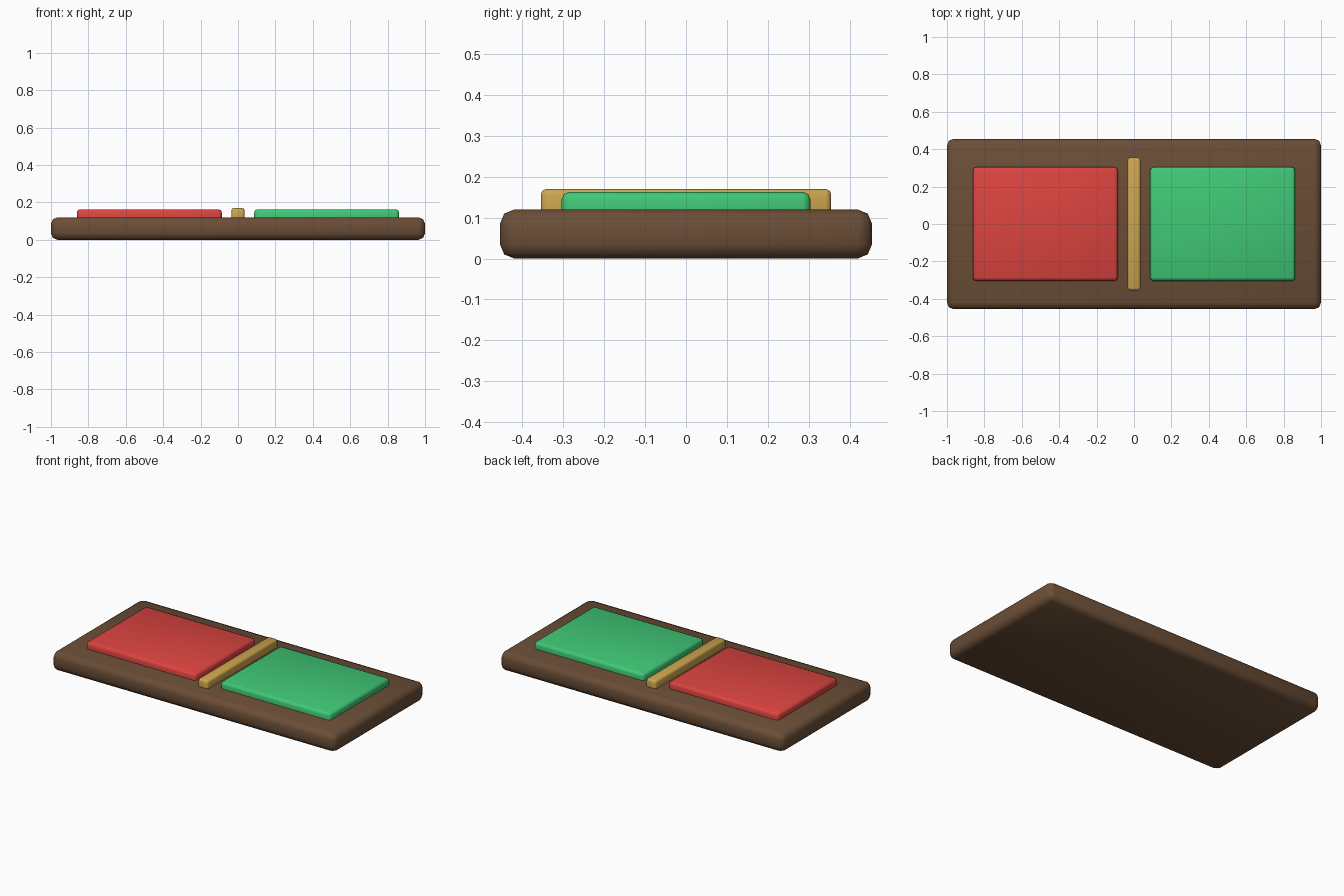
import bpy
import math

cube = bpy.data.objects.get("Cube")
if cube:
    bpy.data.objects.remove(cube, do_unlink=True)


def make_material(name, color):
    mat = bpy.data.materials.new(name)
    mat.use_nodes = True
    mat.diffuse_color = (*color, 1)
    mat.node_tree.nodes["Principled BSDF"].inputs["Base Color"].default_value = (*color, 1)
    return mat


def rounded_block(name, x, size, bottom, top, bevel, mat):
    """Box with softly bevelled edges, standing between two heights."""
    bpy.ops.mesh.primitive_cube_add(size=1, location=(x, 0, (bottom + top) / 2))
    obj = bpy.context.object
    obj.name = name
    obj.scale = (*size, top - bottom)
    bpy.ops.object.transform_apply(location=False, rotation=False, scale=True)
    mod = obj.modifiers.new("Rounded edges", "BEVEL")
    mod.width = bevel
    mod.segments = 2
    bpy.ops.object.modifier_apply(modifier=mod.name)
    obj.data.materials.append(mat)
    bpy.ops.object.shade_smooth_by_angle(angle=math.radians(50))
    return obj


brown = make_material("dark wood", (0.147, 0.076, 0.038))
red = make_material("red", (0.716, 0.058, 0.051))
green = make_material("green", (0.051, 0.578, 0.181))
gold = make_material("gold", (0.61, 0.376, 0.075))

# Wooden base board
rounded_block("base_board", 0, (2, 0.91), 0, 0.12, 0.035, brown)

# Coloured pads, one on each side
for name, side, mat in (("right_pad", -1, red), ("left_pad", 1, green)):
    rounded_block(name, side * 0.474, (0.776, 0.608), 0.08, 0.163, 0.018, mat)

# Raised bar between the pads
rounded_block("center_divider", 0, (0.07, 0.71), 0.09, 0.17, 0.013, gold)
